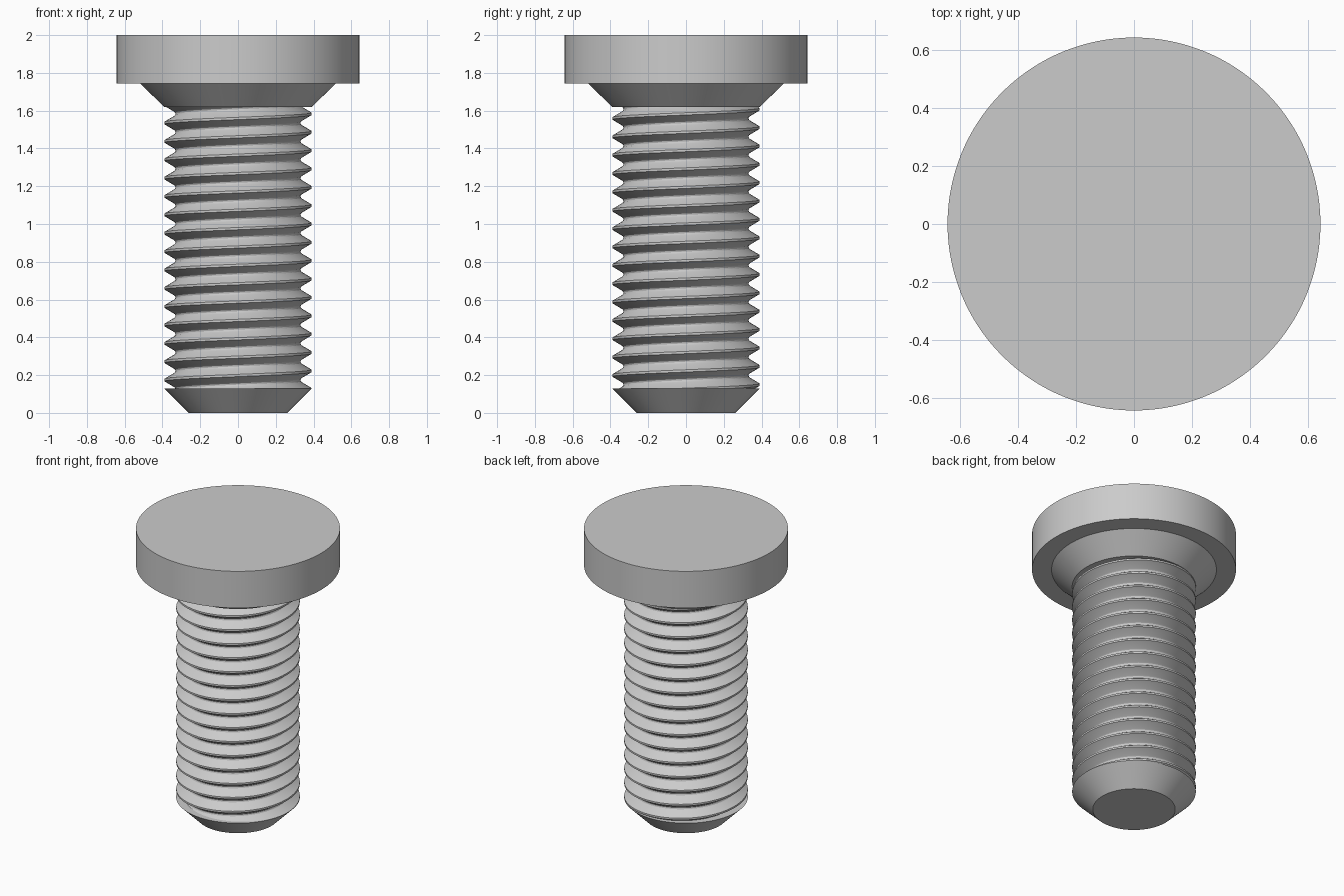
import bpy, bmesh, math

if "Cube" in bpy.data.objects:
    bpy.data.objects.remove(bpy.data.objects["Cube"])

STEEL = bpy.data.materials.new("steel_grey")
STEEL.diffuse_color = (0.6, 0.6, 0.6, 1)
STEEL.use_nodes = True
STEEL.node_tree.nodes["Principled BSDF"].inputs["Base Color"].default_value = STEEL.diffuse_color


def finish(bm, name):
    """Turn a bmesh into a smooth-shaded object with sharp edges kept."""
    bmesh.ops.recalc_face_normals(bm, faces=bm.faces)
    mesh = bpy.data.meshes.new(name)
    bm.to_mesh(mesh)
    bm.free()
    mesh.materials.append(STEEL)
    obj = bpy.data.objects.new(name, mesh)
    bpy.context.collection.objects.link(obj)
    bpy.ops.object.select_all(action='DESELECT')
    obj.select_set(True)
    bpy.context.view_layer.objects.active = obj
    bpy.ops.object.shade_smooth_by_angle(angle=math.radians(30))
    return obj


def frustum(name, z0, r0, z1, r1, sides=128):
    """Closed cylinder or cone between two heights."""
    bm = bmesh.new()
    rings = []
    for z, r in ((z0, r0), (z1, r1)):
        rings.append([bm.verts.new((r * math.cos(2 * math.pi * i / sides),
                                    r * math.sin(2 * math.pi * i / sides), z))
                      for i in range(sides)])
    low, high = rings
    for i in range(sides):
        j = (i + 1) % sides
        bm.faces.new((low[i], low[j], high[j], high[i]))
    bm.faces.new(low[::-1])
    bm.faces.new(high)
    return finish(bm, name)


def thread(name, z0, z1, crest, pitch, phase, sides=72):
    """Right-handed helical thread, trimmed flat at both ends."""
    # Half profile: height in pitches from the crest centre, radius
    half = [(0.0625, crest), (0.375, crest - 0.051),
            (0.43, crest - 0.057), (0.5, crest - 0.059)]
    profile = [(-h, r) for h, r in reversed(half)] + half
    first = math.floor((z0 - phase) / pitch) - 1
    last = math.ceil((z1 - phase) / pitch) + 1
    bm = bmesh.new()
    previous = None
    for i in range(first * sides, last * sides + 1):
        a = 2 * math.pi * i / sides
        column = [bm.verts.new((r * math.cos(a), r * math.sin(a),
                                phase + pitch * (i / sides + h)))
                  for h, r in profile]
        if previous:
            for k in range(len(profile) - 1):
                bm.faces.new((previous[k], column[k],
                              column[k + 1], previous[k + 1]))
        previous = column
    # Weld neighbouring turns at the root, then trim
    bmesh.ops.remove_doubles(bm, verts=bm.verts, dist=1e-5)
    for z, direction in ((z0, -1), (z1, 1)):
        bmesh.ops.bisect_plane(bm, geom=bm.verts[:] + bm.edges[:] + bm.faces[:],
                               plane_co=(0, 0, z), plane_no=(0, 0, direction),
                               clear_outer=True)
    return finish(bm, name)


# Flat round head and the tapered neck below it
frustum("head", 1.745, 0.643, 2.0, 0.643)
frustum("neck", 1.62, 0.39, 1.745, 0.52)

# Threaded shank
thread("threaded_shank", 0.13, 1.62, crest=0.39, pitch=0.0972, phase=1.0)

# Chamfered end
frustum("chamfered_tip", 0.0, 0.26, 0.13, 0.39)
